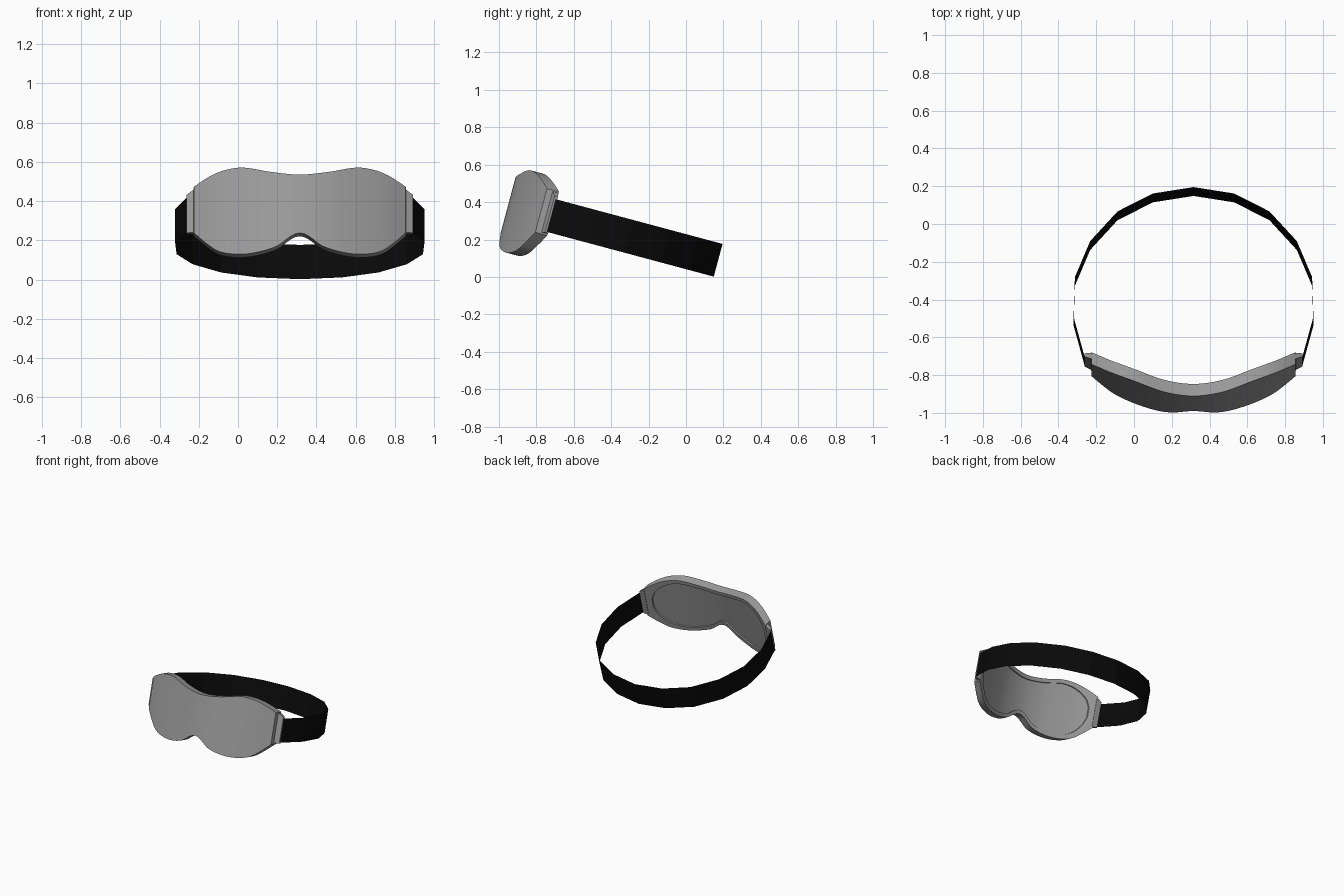
import bpy, bmesh, math
from mathutils import Matrix

if "Cube" in bpy.data.objects:
    bpy.data.objects.remove(bpy.data.objects["Cube"])

# Whole model is built upright, then tilted back and placed
PLACE = Matrix.Translation((0.315, 0, 0)) @ Matrix.Rotation(math.radians(-15), 4, 'X')
MATS = {}


def material(name, value):
    if name not in MATS:
        MATS[name] = bpy.data.materials.new(name)
        MATS[name].diffuse_color = (value, value, value, 1)
    return MATS[name]


def finish(name, verts, faces, mat, smooth=None):
    me = bpy.data.meshes.new(name)
    me.from_pydata(verts, [], faces)
    bm = bmesh.new()
    bm.from_mesh(me)
    bmesh.ops.recalc_face_normals(bm, faces=bm.faces)
    bm.transform(PLACE)
    bm.to_mesh(me)
    bm.free()
    ob = bpy.data.objects.new(name, me)
    bpy.context.collection.objects.link(ob)
    me.materials.append(mat)
    if smooth:
        bpy.context.view_layer.objects.active = ob
        ob.select_set(True)
        bpy.ops.object.shade_smooth_by_angle(angle=math.radians(smooth))
        ob.select_set(False)
    return ob


def curve(pts, u):
    """Smooth cubic interpolation through half-profile points, mirrored in u."""
    p = [(-pts[1][0], pts[1][1])] + pts
    p.append((2 * p[-1][0] - p[-2][0], 2 * p[-1][1] - p[-2][1]))
    u = min(abs(u), pts[-1][0])
    for i in range(1, len(p) - 2):
        (x0, y0), (x1, y1), (x2, y2), (x3, y3) = p[i - 1:i + 3]
        if u <= x2 + 1e-9:
            h = x2 - x1
            t = (u - x1) / h
            m1 = (y2 - y0) / (x2 - x0) * h
            m2 = (y3 - y1) / (x3 - x1) * h
            return ((2*t**3 - 3*t*t + 1) * y1 + (t**3 - 2*t*t + t) * m1
                    + (3*t*t - 2*t**3) * y2 + (t**3 - t*t) * m2)


# Goggle outline: upper edge, lower edge, and bow of the front seen from above
TOP = [(0, .281), (.15, .300), (.285, .333), (.36, .333), (.43, .318), (.5, .287), (.54, .264)]
LOW = [(0, -.027), (.03, -.034), (.065, -.057), (.115, -.093), (.215, -.119),
       (.315, -.121), (.415, -.094), (.485, -.036), (.54, .022)]
BOW = [(0, -1.018), (.15, -1.002), (.285, -.961), (.43, -.902), (.54, -.84)]
N, W = 48, .54


def ring(scale, inset, depth, rounded=False):
    top, low = [], []
    for i in range(N + 1):
        s = -1 + 2 * i / N
        u = s * W * scale
        a, b = curve(TOP, u) - inset, curve(LOW, u) + inset
        if rounded:
            k = .3 + .7 * math.sqrt(max(0, 1 - abs(s) ** 8))
            mid = (a + b) / 2
            a, b = mid + (a - mid) * k, mid + (b - mid) * k
        y = curve(BOW, u) + depth
        top.append((u, y, a))
        low.append((u, y, b))
    return top + low[::-1]


grey = material("shell_grey", .33)
black = material("strap_black", .003)

# Shell: front face, edge, back rim and shallow recessed back panel
rings = [ring(1, 0, 0), ring(1.005, 0, .066), ring(.92, .03, .066, True), ring(.918, .031, .056, True)]
L = 2 * (N + 1)
verts = [v for r in rings for v in r]
faces = []
for r in range(len(rings) - 1):
    for i in range(L):
        j = (i + 1) % L
        faces.append((r*L + i, r*L + j, (r+1)*L + j, (r+1)*L + i))
for base in (0, (len(rings) - 1) * L):
    for i in range(N):
        faces.append((base + i, base + i + 1, base + L - 2 - i, base + L - 1 - i))
finish("goggle_shell", verts, faces, grey, smooth=35)

# Side tabs that hold the strap
for side, name in ((1, "right"), (-1, "left")):
    v = [(side * x, y, z) for x, y, z in (
        (.535, -.81, .03), (.535, -.81, .262), (.578, -.79, .235), (.578, -.79, .035),
        (.535, -.775, .03), (.535, -.775, .26), (.578, -.772, .235), (.578, -.772, .035))]
    finish("strap_tab_" + name, v, [(0, 1, 2, 3), (4, 5, 6, 7), (0, 1, 5, 4),
                                   (1, 2, 6, 5), (2, 3, 7, 6), (3, 0, 4, 7)], grey)

# Head strap: faceted thin band
half = [(.215, .108), (.402, .010), (.547, -.153), (.628, -.35), (.635, -.567), (.577, -.785)]
path = [(-x, y) for x, y in reversed(half)] + [(0, .143)] + half
n = len(path)
verts = [(x, y, z) for z in (.04, .221) for x, y in path]
faces = [(i, i + 1, n + i + 1, n + i) for i in range(n - 1)]
finish("head_strap", verts, faces, black)

for m in bpy.data.materials:
    if m.users and not m.is_grease_pencil:
        m.use_nodes = True
        m.node_tree.nodes["Principled BSDF"].inputs["Base Color"].default_value = m.diffuse_color
